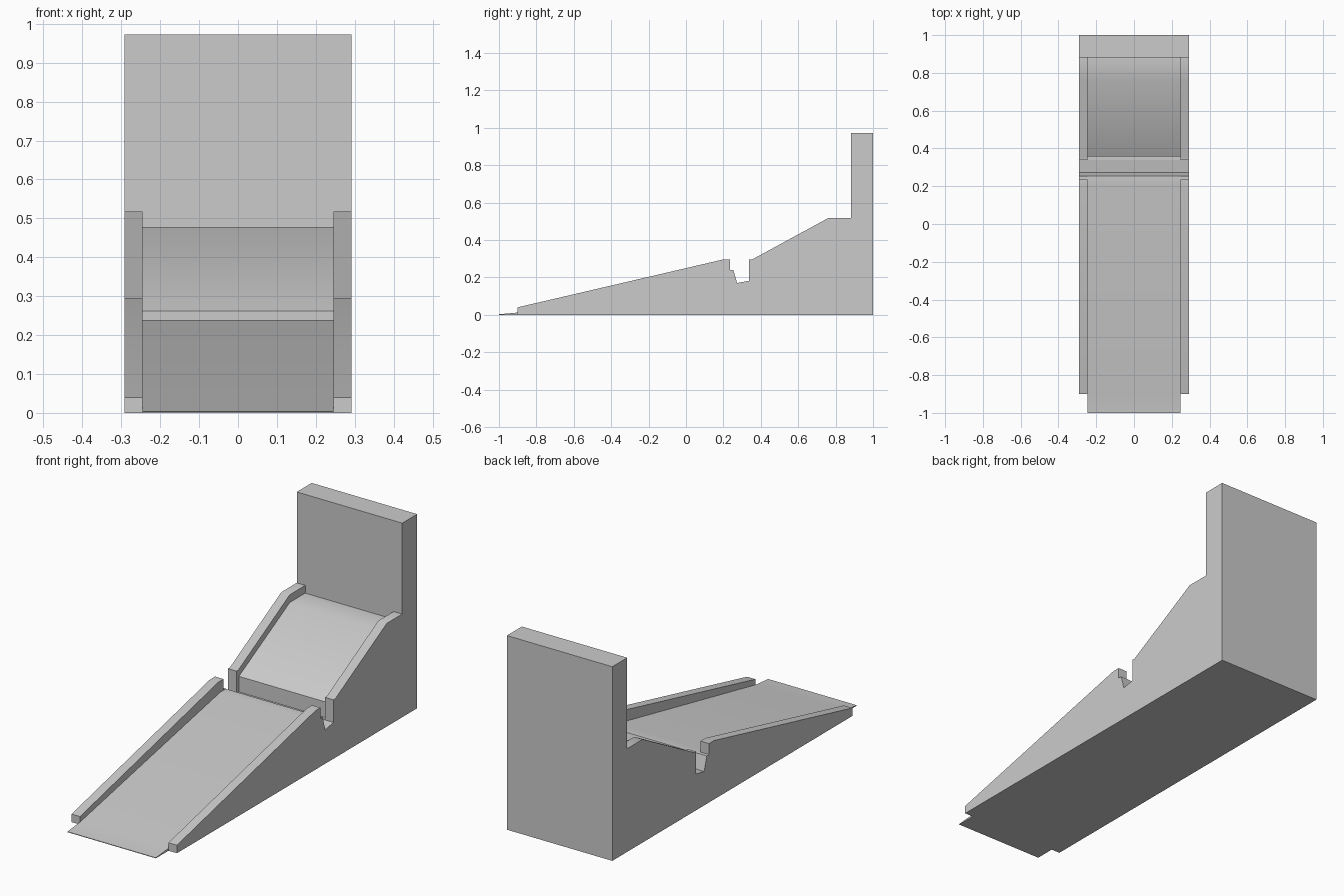
import bpy, bmesh, math

if "Cube" in bpy.data.objects:
    bpy.data.objects.remove(bpy.data.objects["Cube"])

HALF = 0.292    # half overall width
INNER = 0.245   # half width of the running surface


def extrude_profile(name, pts, x0, x1):
    """Solid made by sweeping a (y, z) outline from x0 to x1."""
    bm = bmesh.new()
    face = bm.faces.new([bm.verts.new((x0, y, z)) for y, z in pts])
    res = bmesh.ops.extrude_face_region(bm, geom=[face])
    verts = [v for v in res["geom"] if isinstance(v, bmesh.types.BMVert)]
    bmesh.ops.translate(bm, verts=verts, vec=(x1 - x0, 0, 0))
    bmesh.ops.recalc_face_normals(bm, faces=bm.faces)
    mesh = bpy.data.meshes.new(name)
    bm.to_mesh(mesh)
    bm.free()
    obj = bpy.data.objects.new(name, mesh)
    bpy.context.collection.objects.link(obj)
    return obj


# Full-width body: rail tops, cross slot, upper rails and back wall
ramp = extrude_profile("ramp_body", [
    (-1, 0), (-1, 0.04), (-0.9, 0.04), (0.195, 0.295), (0.235, 0.295),
    (0.235, 0.24), (0.253, 0.24), (0.273, 0.17), (0.338, 0.182),
    (0.338, 0.295), (0.352, 0.295), (0.76, 0.517), (0.882, 0.517),
    (0.882, 0.972), (1, 0.972), (1, 0)], -HALF, HALF)

# Channel between the rails: lower ramp, slot wall, upper ramp
channel = extrude_profile("channel_cutter", [
    (-1.1, 0.003), (-1, 0.003), (-0.9, 0.012), (0.21, 0.239), (0.3, 0.239),
    (0.3, 0.184), (0.357, 0.184), (0.357, 0.262), (0.76, 0.478),
    (0.882, 0.478), (0.882, 0.7), (-1.1, 0.7)], -INNER, INNER)

# Notches beside the front lip
notch = [(-1.1, -0.1), (-0.9, -0.1), (-0.9, 0.2), (-1.1, 0.2)]
cutters = [channel]
for side in (-1, 1):
    cutters.append(extrude_profile("lip_notch_cutter", notch,
                                   side * INNER, side * (HALF + 0.1)))

# Cut, then remove the cutters
bpy.context.view_layer.objects.active = ramp
ramp.select_set(True)
for cutter in cutters:
    cutter.hide_render = True
    mod = ramp.modifiers.new("cut", 'BOOLEAN')
    mod.operation = 'DIFFERENCE'
    mod.solver = 'EXACT'
    mod.object = cutter
    bpy.ops.object.modifier_apply(modifier=mod.name)
    bpy.data.objects.remove(cutter)

# Soft bends on the ramps, crisp edges elsewhere
bpy.ops.object.shade_smooth_by_angle(angle=math.radians(30))
